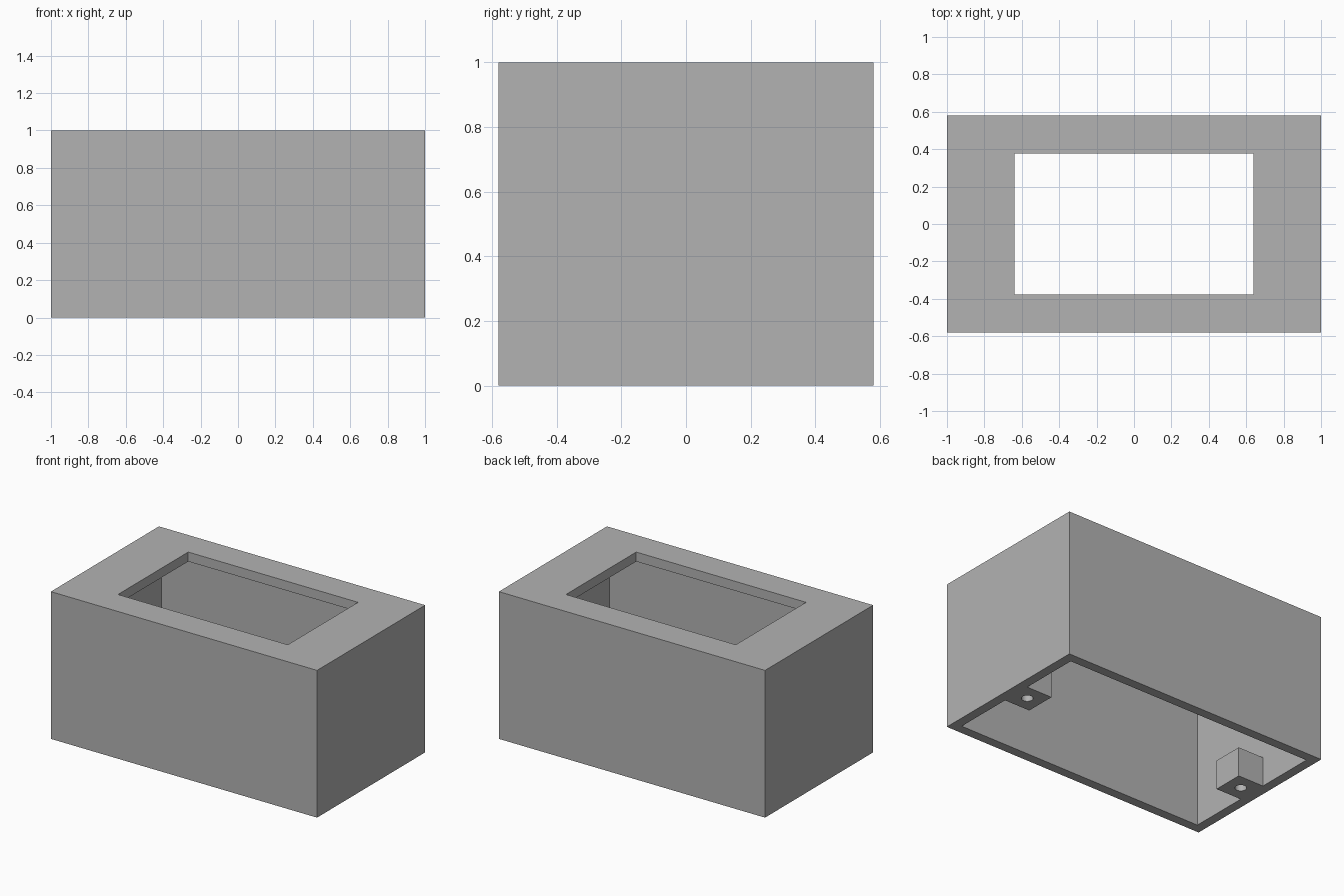
import bpy
import bmesh
from mathutils import Matrix, Vector

if "Cube" in bpy.data.objects:
    bpy.data.objects.remove(bpy.data.objects["Cube"], do_unlink=True)

HALF_X, HALF_Y, HEIGHT = 1.0, 0.58, 1.0
WALL = 0.064
OPEN_X, OPEN_Y = 0.638, 0.377
LUG_X, LUG_W, LUG_H = 0.744, 0.21, 0.2
HOLE_X, HOLE_R = 0.848, 0.036

grey = bpy.data.materials.new("plain grey")
grey.use_nodes = True
grey.diffuse_color = (0.45, 0.45, 0.45, 1)
grey.node_tree.nodes["Principled BSDF"].inputs["Base Color"].default_value = grey.diffuse_color


def finish(bm, name):
    mesh = bpy.data.meshes.new(name)
    bm.to_mesh(mesh)
    bm.free()
    mesh.materials.append(grey)
    obj = bpy.data.objects.new(name, mesh)
    bpy.context.collection.objects.link(obj)
    return obj


def box(name, low, high):
    low, high = Vector(low), Vector(high)
    bm = bmesh.new()
    place = Matrix.Translation((low + high) / 2) @ Matrix.Diagonal((high - low).to_4d())
    bmesh.ops.create_cube(bm, size=1, matrix=place)
    return finish(bm, name)


def cut(target, cutter):
    mod = target.modifiers.new(cutter.name, "BOOLEAN")
    mod.operation = "DIFFERENCE"
    mod.solver = "EXACT"
    mod.object = cutter
    bpy.context.view_layer.objects.active = target
    bpy.ops.object.modifier_apply(modifier=mod.name)
    bpy.data.objects.remove(cutter, do_unlink=True)


# Case: hollow from below, with a window through the top
case = box("case", (-HALF_X, -HALF_Y, 0), (HALF_X, HALF_Y, HEIGHT))
inner_x, inner_y = HALF_X - WALL, HALF_Y - WALL
cut(case, box("cavity_cutter", (-inner_x, -inner_y, -0.1), (inner_x, inner_y, HEIGHT - WALL)))
cut(case, box("window_cutter", (-OPEN_X, -OPEN_Y, HEIGHT / 2), (OPEN_X, OPEN_Y, HEIGHT + 0.1)))

# Screw lugs on the inside of both end walls
for side, name in ((1, "left_screw_lug"), (-1, "right_screw_lug")):
    ends = sorted((side * LUG_X, side * inner_x))
    lug = box(name, (ends[0], -LUG_W / 2, 0), (ends[1], LUG_W / 2, LUG_H))
    bm = bmesh.new()
    bmesh.ops.create_cone(bm, cap_ends=True, segments=32, radius1=HOLE_R, radius2=HOLE_R,
                          depth=1, matrix=Matrix.Translation((side * HOLE_X, 0, 0)))
    cut(lug, finish(bm, "hole_cutter"))
    bpy.ops.object.select_all(action="DESELECT")
    lug.select_set(True)
    bpy.context.view_layer.objects.active = lug
    bpy.ops.object.shade_smooth_by_angle()
